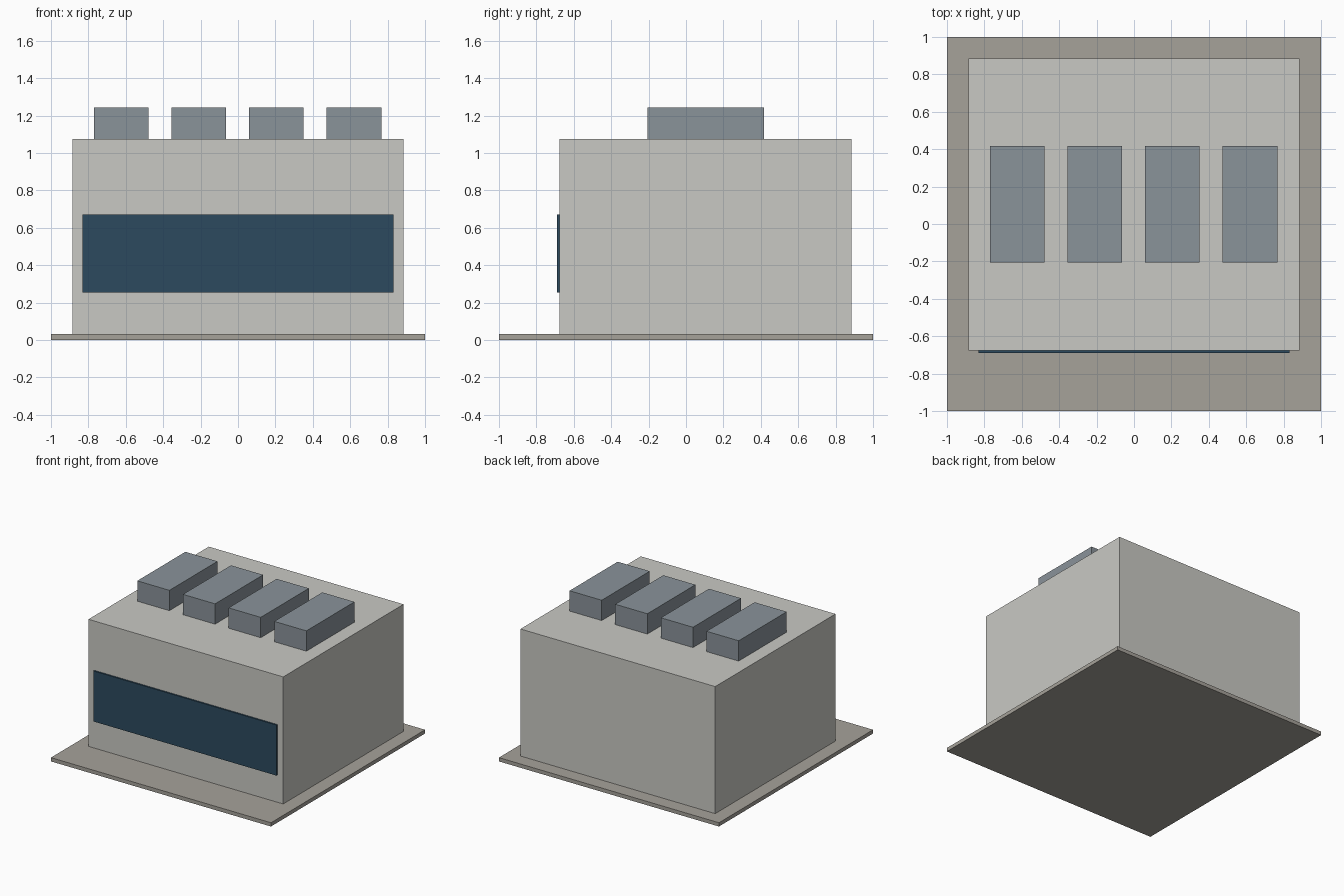
import bpy

if "Cube" in bpy.data.objects:
    bpy.data.objects.remove(bpy.data.objects["Cube"])


def material(name, rgb):
    """Flat colour given as 0-255 sRGB, stored as linear."""
    def lin(c):
        c /= 255
        return c / 12.92 if c <= 0.04045 else ((c + 0.055) / 1.055) ** 2.4
    m = bpy.data.materials.new(name)
    m.diffuse_color = (*[lin(c) for c in rgb], 1)
    m.use_nodes = True
    m.node_tree.nodes["Principled BSDF"].inputs["Base Color"].default_value = m.diffuse_color
    return m


def box(name, x, y, z, mat):
    """Box spanning the given (min, max) ranges."""
    spans = (x, y, z)
    bpy.ops.mesh.primitive_cube_add(size=1, location=[(a + b) / 2 for a, b in spans])
    ob = bpy.context.object
    ob.name = name
    ob.scale = [b - a for a, b in spans]
    bpy.ops.object.transform_apply(location=False, rotation=False, scale=True)
    ob.data.materials.append(mat)
    return ob


paving = material("paving_grey", (166, 162, 154))
wall = material("wall_pale_grey", (201, 201, 196))
glass = material("window_dark_blue", (44, 74, 94))
metal = material("roof_unit_blue_grey", (138, 147, 154))

# Ground slab and building block
box("base_slab", (-1, 1), (-1, 1), (0, 0.031), paving)
box("building", (-0.885, 0.885), (-0.677, 0.885), (0.031, 1.075), wall)

# Long window band on the front wall
box("front_window", (-0.832, 0.832), (-0.69, -0.672), (0.255, 0.67), glass)

# Row of four roof units
for i in range(4):
    cx = -0.002 + (i - 1.5) * 0.415
    box(f"roof_unit_{i + 1}", (cx - 0.146, cx + 0.146), (-0.207, 0.417),
        (1.075, 1.242), metal)
